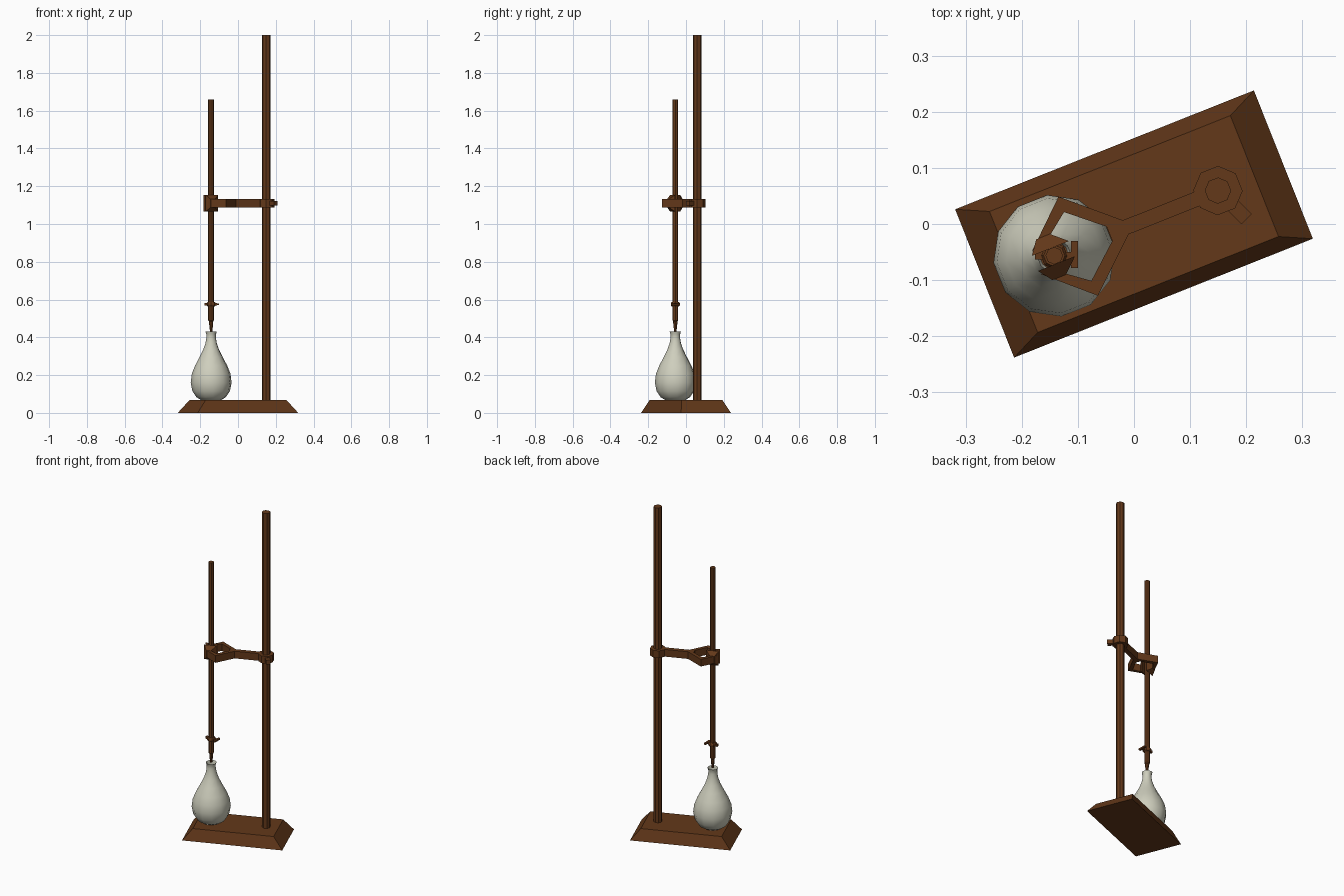
import bpy, bmesh
from math import radians, sin, cos, pi
from mathutils import Matrix

if "Cube" in bpy.data.objects:
    bpy.data.objects.remove(bpy.data.objects["Cube"])

TURN = radians(21.7)          # the whole stand is turned about z
ROD_U, TUBE_U = 0.161, -0.153  # positions along the base's long axis
CLAMP_Z = 1.11


def material(name, colour):
    m = bpy.data.materials.new(name)
    m.diffuse_color = (*colour, 1)
    m.use_nodes = True
    m.node_tree.nodes["Principled BSDF"].inputs["Base Color"].default_value = m.diffuse_color
    return m


brown = material("brown", (0.125, 0.04, 0.01))
pale = material("pale_glaze", (0.62, 0.62, 0.51))


def make(name, verts, faces, mat=brown, smooth=False):
    me = bpy.data.meshes.new(name)
    me.from_pydata(verts, [], faces)
    bm = bmesh.new()
    bm.from_mesh(me)
    bmesh.ops.recalc_face_normals(bm, faces=bm.faces)
    bm.to_mesh(me)
    bm.free()
    me.transform(Matrix.Rotation(TURN, 4, 'Z'))
    ob = bpy.data.objects.new(name, me)
    bpy.context.collection.objects.link(ob)
    me.materials.append(mat)
    if smooth:
        bpy.ops.object.select_all(action='DESELECT')
        ob.select_set(True)
        bpy.context.view_layer.objects.active = ob
        bpy.ops.object.shade_smooth_by_angle(angle=radians(40))
    return ob


def loft(name, rings, mat=brown, smooth=False, top=True):
    """Skin a stack of rings that have equal point counts."""
    n = len(rings[0])
    faces = [(k * n + i, k * n + (i + 1) % n, (k + 1) * n + (i + 1) % n, (k + 1) * n + i)
             for k in range(len(rings) - 1) for i in range(n)]
    faces.append(tuple(range(n)))
    if top:
        faces.append(tuple(range((len(rings) - 1) * n, len(rings) * n)))
    return make(name, [p for r in rings for p in r], faces, mat, smooth)


def lathe(name, u, profile, n=8, **kw):
    return loft(name, [[(u + r * cos(2 * pi * (i + .5) / n), r * sin(2 * pi * (i + .5) / n), z)
                        for i in range(n)] for r, z in profile], **kw)


def slab(name, outline, z0, z1):
    return loft(name, [[(x, y, z) for x, y in outline] for z in (z0, z1)])


def rect(a, b, z):
    return [(-a, -b, z), (a, -b, z), (a, b, z), (-a, b, z)]


# base and upright rod
loft("base", [rect(0.2865, 0.1422, 0), rect(0.231, 0.116, 0.067)])
lathe("upright_rod", ROD_U, [(0.0235, 0.06), (0.0235, 2.0)])

# flask, open at the mouth
lathe("flask", TUBE_U, [(0.05, 0.066), (0.078, 0.083), (0.1, 0.115), (0.109, 0.16),
                        (0.103, 0.207), (0.086, 0.25), (0.062, 0.295), (0.042, 0.335),
                        (0.03, 0.37), (0.025, 0.4), (0.025, 0.415), (0.03, 0.43)],
      n=12, mat=pale, smooth=True, top=False)

# burette tube with narrowed tip
lathe("burette", TUBE_U, [(0.006, 0.43), (0.011, 0.475), (0.011, 0.485),
                          (0.0155, 0.49), (0.0155, 1.66)])

# stopcock: barrel, plug and flat handle, nearly along world x
c, s = cos(-TURN), sin(-TURN)


def tap_slab(name, x0, x1, y0, y1, z0, z1):
    pts = [(x0, y0), (x1, y0), (x1, y1), (x0, y1)]
    slab(name, [(TUBE_U + x * c - y * s, x * s + y * c) for x, y in pts], z0, z1)


lathe("stopcock_barrel", TUBE_U, [(0.019, 0.563), (0.024, 0.57), (0.024, 0.58), (0.019, 0.587)])
tap_slab("stopcock_plug", -0.034, 0.032, -0.007, 0.007, 0.568, 0.582)
tap_slab("stopcock_handle", 0.03, 0.042, -0.022, 0.026, 0.57, 0.58)

# clamp boss around the rod, with its tightening screw
Z0, Z1 = CLAMP_Z - 0.022, CLAMP_Z + 0.022
lathe("clamp_boss", ROD_U, [(0.044, Z0), (0.044, Z1)])
a = radians(-66.7)
slab("clamp_screw", [(ROD_U + d * cos(a) - w * sin(a), d * sin(a) + w * cos(a))
                     for d, w in ((0.03, -0.013), (0.072, -0.013), (0.072, 0.013), (0.03, 0.013))],
     CLAMP_Z - 0.013, CLAMP_Z + 0.013)

# arm and its two-pronged fork
slab("clamp_arm", [(-0.047, -0.0135), (-0.016, -0.0135), (0.122, -0.0135),
                   (0.122, 0.0135), (-0.016, 0.0135), (-0.047, 0.0135)], Z0, Z1)
for side, label in ((1, "left"), (-1, "right")):
    prong = [(-0.016, 0.0135), (-0.107, 0.095), (-0.188, 0.021),
             (-0.146, 0.037), (-0.108, 0.066), (-0.047, 0.0135)]
    slab("fork_prong_" + label, [(u, side * v) for u, v in prong], Z0, Z1)
    # jaw pad flares taller towards the tube
    loft("jaw_pad_" + label,
         [[(u0, side * v, CLAMP_Z - h), (u1, side * v, CLAMP_Z - h),
           (u1, side * v, CLAMP_Z + h), (u0, side * v, CLAMP_Z + h)]
          for u0, u1, v, h in ((-0.172, -0.146, 0.039, 0.022), (-0.19, -0.119, 0.0145, 0.044))])
